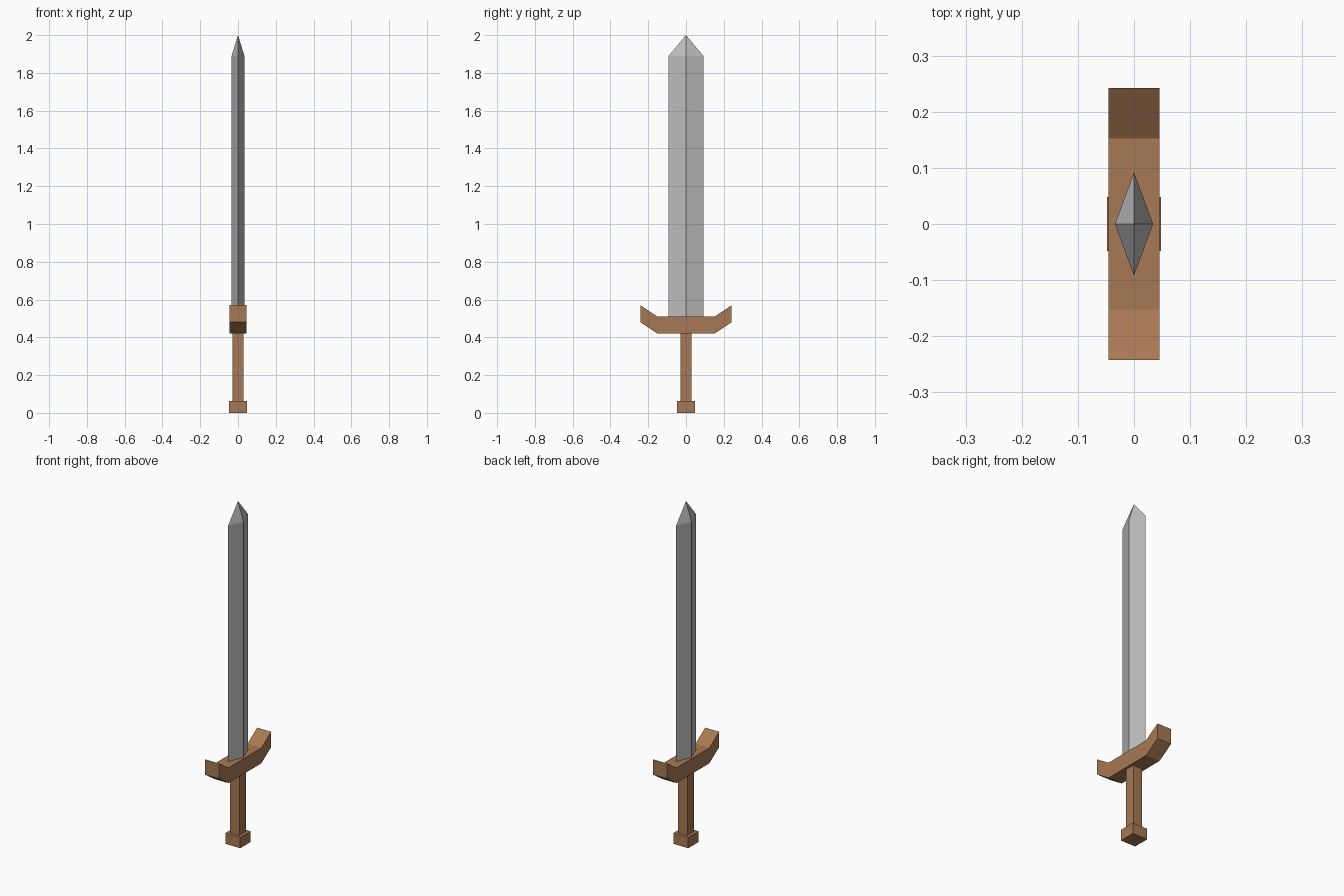
import bpy

if "Cube" in bpy.data.objects:
    bpy.data.objects.remove(bpy.data.objects["Cube"])


def material(name, color):
    m = bpy.data.materials.new(name)
    m.diffuse_color = (*color, 1)
    m.use_nodes = True
    m.node_tree.nodes["Principled BSDF"].inputs["Base Color"].default_value = m.diffuse_color
    return m


steel = material("grey steel", (0.51, 0.51, 0.51))
wood = material("brown wood", (0.39, 0.19, 0.088))


def make(name, verts, faces, mat):
    mesh = bpy.data.meshes.new(name)
    mesh.from_pydata(verts, [], faces)
    mesh.materials.append(mat)
    obj = bpy.data.objects.new(name, mesh)
    bpy.context.collection.objects.link(obj)
    return obj


def box(name, half, z0, z1, mat):
    bpy.ops.mesh.primitive_cube_add(size=1, location=(0, 0, (z0 + z1) / 2))
    obj = bpy.context.object
    obj.name = name
    obj.scale = (2 * half, 2 * half, z1 - z0)
    obj.data.materials.append(mat)


# Pommel and square grip
box("pommel", 0.048, 0, 0.063, wood)
box("grip", 0.03, 0.06, 0.43, wood)

# Crossguard: upswept profile in y-z, given thickness along x
stations = [(-0.242, 0.06), (-0.152, 0), (0.152, 0), (0.242, 0.06)]
verts = [(x, y, z + lift) for y, lift in stations
         for x, z in [(-0.045, 0.42), (0.045, 0.42), (0.045, 0.51), (-0.045, 0.51)]]
faces = [(0, 1, 2, 3), (15, 14, 13, 12)]
for s in range(3):
    for i in range(4):
        j = (i + 1) % 4
        faces.append((4 * s + j, 4 * s + i, 4 * s + 4 + i, 4 * s + 4 + j))
make("crossguard", verts, faces, wood)

# Blade: diamond section with a four-sided point
ring = [(0.034, 0), (0, 0.092), (-0.034, 0), (0, -0.092)]
verts = [(x, y, z) for z in (0.505, 1.89) for x, y in ring] + [(0, 0, 2)]
faces = [(3, 2, 1, 0)]
for i in range(4):
    j = (i + 1) % 4
    faces += [(i, j, j + 4, i + 4), (i + 4, j + 4, 8)]
make("blade", verts, faces, steel)
